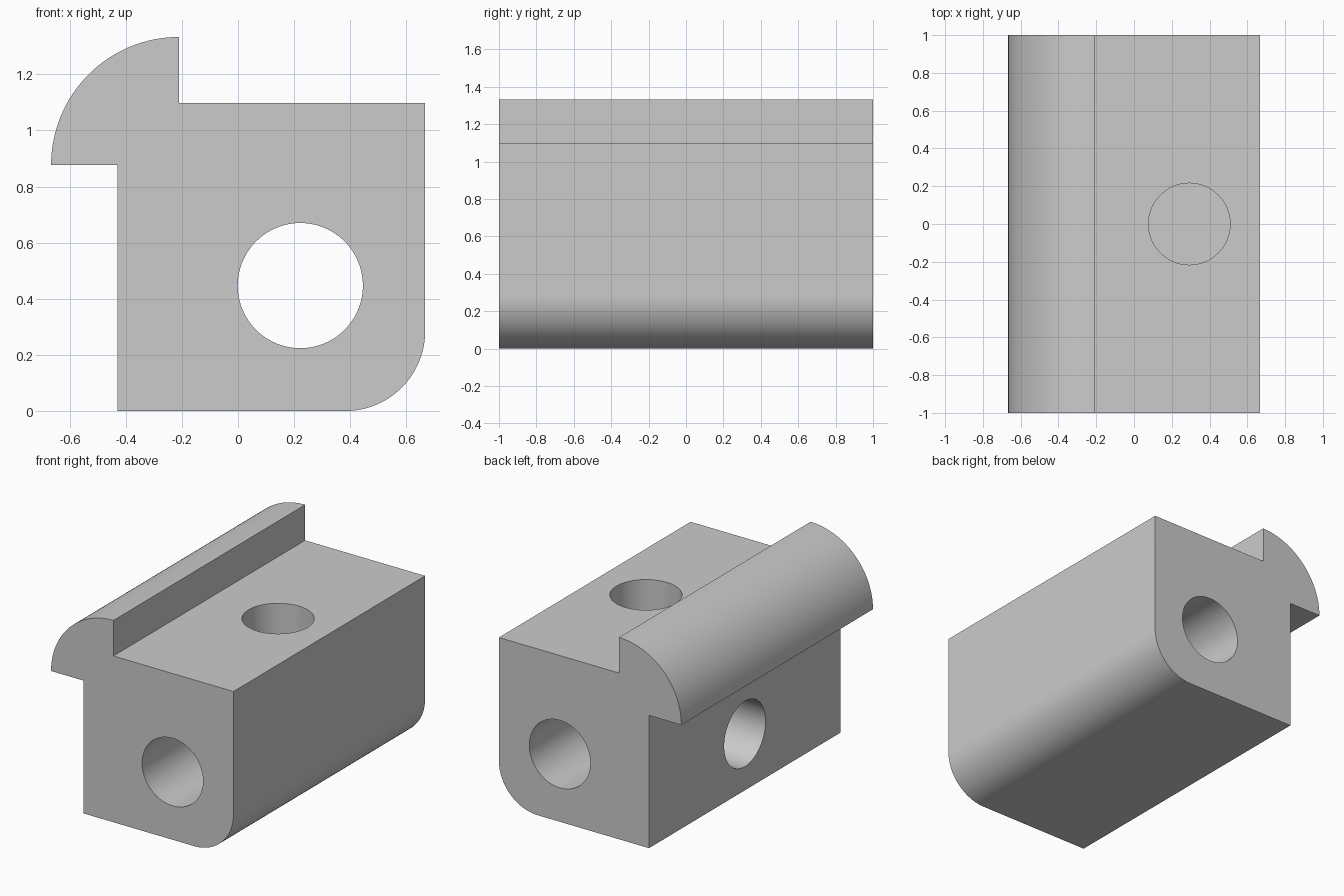
import bpy
import bmesh
from math import cos, sin, pi, radians
from mathutils import Matrix

default = bpy.data.objects.get("Cube")
if default:
    bpy.data.objects.remove(default, do_unlink=True)

grey = bpy.data.materials.new("light grey")
grey.use_nodes = True
colour = (0.6, 0.6, 0.6, 1)
grey.diffuse_color = colour
grey.node_tree.nodes["Principled BSDF"].inputs["Base Color"].default_value = colour


def add_object(name, bm):
    mesh = bpy.data.meshes.new(name)
    bmesh.ops.recalc_face_normals(bm, faces=bm.faces)
    bm.to_mesh(mesh)
    bm.free()
    mesh.materials.append(grey)
    obj = bpy.data.objects.new(name, mesh)
    bpy.context.collection.objects.link(obj)
    return obj


def arc(cx, cz, radius, start, end, steps=32):
    angles = [radians(start + (end - start) * i / steps) for i in range(steps + 1)]
    return [(cx + radius * cos(a), cz + radius * sin(a)) for a in angles]


# Block with a rounded lower edge and an overhanging quarter-round lip
profile = [(-0.43, 0)]
profile += arc(0.382, 0.285, 0.285, -90, 0)
profile += [(0.667, 1.098), (-0.21, 1.098)]
profile += arc(-0.21, 0.877, 0.456, 90, 180)
profile += [(-0.43, 0.877)]

bm = bmesh.new()
face = bm.faces.new([bm.verts.new((x, -1, z)) for x, z in profile])
side = bmesh.ops.extrude_face_region(bm, geom=[face])["geom"]
bmesh.ops.translate(bm, vec=(0, 2, 0),
                    verts=[v for v in side if isinstance(v, bmesh.types.BMVert)])
block = add_object("lipped_block", bm)


def drill(name, centre, radius, length, axis):
    """Cut a round hole along the given axis."""
    turn = {"X": Matrix.Rotation(pi / 2, 4, "Y"),
            "Y": Matrix.Rotation(pi / 2, 4, "X"),
            "Z": Matrix.Identity(4)}[axis]
    bm = bmesh.new()
    bmesh.ops.create_cone(bm, cap_ends=True, segments=96, radius1=radius,
                          radius2=radius, depth=length,
                          matrix=Matrix.Translation(centre) @ turn)
    cutter = add_object(name, bm)
    cutter.hide_render = True
    cutter.hide_set(True)
    cut = block.modifiers.new(name, "BOOLEAN")
    cut.operation = "DIFFERENCE"
    cut.solver = "EXACT"
    cut.object = cutter
    return cutter


# Through bore, then blind sockets in the top and the outer side
depth = 0.36
cutters = [
    drill("through_bore_cutter", (0.222, 0, 0.447), 0.223, 2.4, "Y"),
    drill("top_socket_cutter", (0.293, 0, 1.098), 0.216, depth * 2, "Z"),
    drill("side_socket_cutter", (-0.43, 0, 0.373), 0.216, depth * 2, "X"),
]

# Apply the cuts, remove the helpers and smooth the curved faces
bpy.ops.object.select_all(action="DESELECT")
block.select_set(True)
bpy.context.view_layer.objects.active = block
for modifier in list(block.modifiers):
    bpy.ops.object.modifier_apply(modifier=modifier.name)
for cutter in cutters:
    bpy.data.objects.remove(cutter, do_unlink=True)
bpy.ops.object.shade_smooth_by_angle(angle=radians(30))
